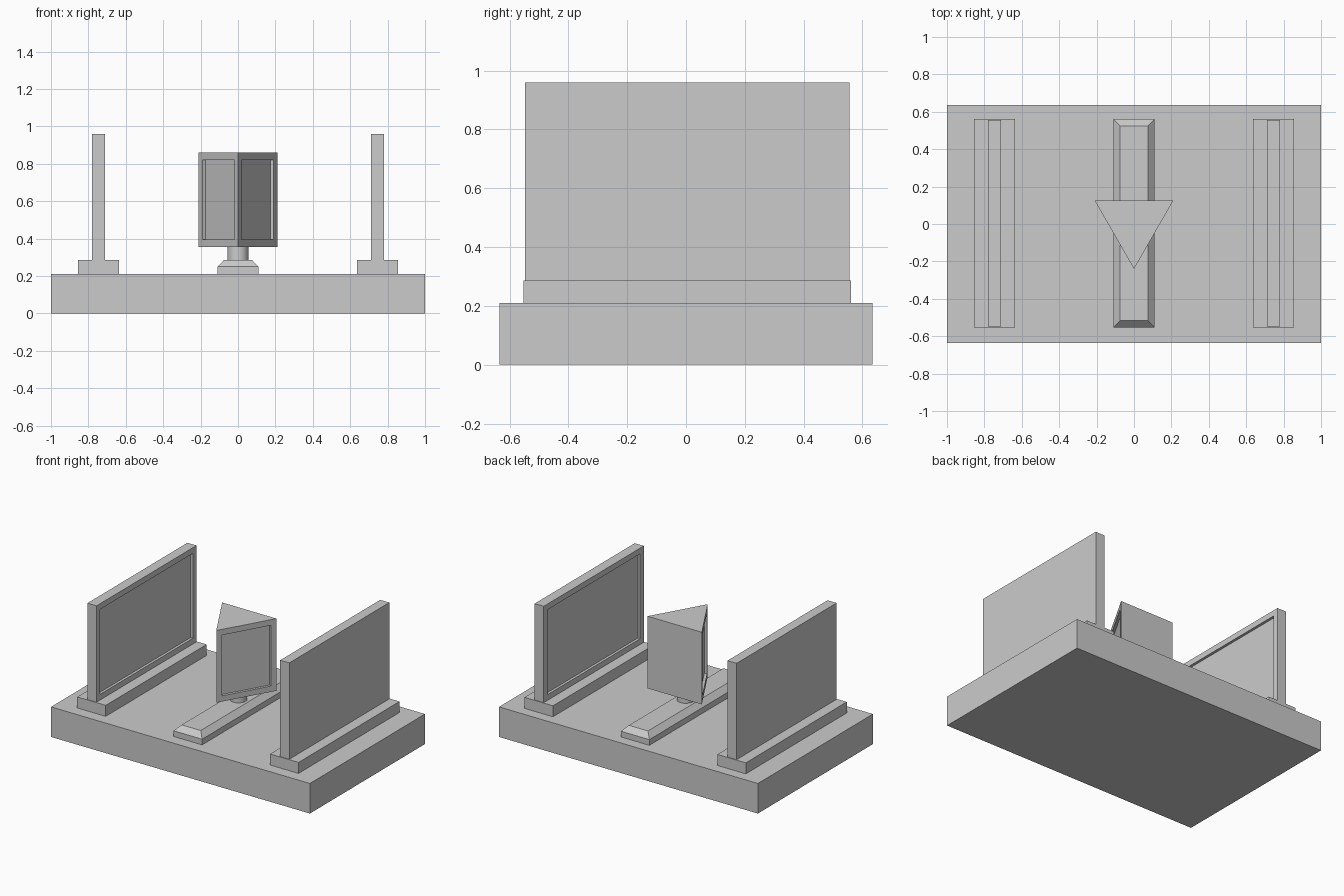
import bpy, bmesh
from mathutils import Vector

if "Cube" in bpy.data.objects:
    bpy.data.objects.remove(bpy.data.objects["Cube"])

YC = 0.004  # middle of the upper parts along y


def finish(name, bm):
    bmesh.ops.recalc_face_normals(bm, faces=bm.faces[:])
    mesh = bpy.data.meshes.new(name)
    bm.to_mesh(mesh)
    bm.free()
    obj = bpy.data.objects.new(name, mesh)
    bpy.context.collection.objects.link(obj)
    return obj


def prism(outline, z0, z1):
    bm = bmesh.new()
    face = bm.faces.new([bm.verts.new((x, y, z0)) for x, y in outline])
    top = bmesh.ops.extrude_face_region(bm, geom=[face])["geom"]
    bmesh.ops.translate(bm, vec=(0, 0, z1 - z0),
                        verts=[v for v in top if isinstance(v, bmesh.types.BMVert)])
    bmesh.ops.recalc_face_normals(bm, faces=bm.faces[:])
    return bm


def rect(x0, x1, half_y, cy=YC):
    return [(x0, cy - half_y), (x1, cy - half_y), (x1, cy + half_y), (x0, cy + half_y)]


def recess(bm, directions, rim=0.04, depth=0.018):
    # framed, straight-walled panel sunk into each face pointing along a direction
    bm.normal_update()
    faces = [f for f in bm.faces if any(f.normal.dot(Vector(d)) > 0.95 for d in directions)]
    bmesh.ops.inset_individual(bm, faces=faces, thickness=rim, use_even_offset=True)
    for f in faces:
        push = f.normal * -depth
        new = bmesh.ops.extrude_discrete_faces(bm, faces=[f])["faces"][0]
        bmesh.ops.translate(bm, vec=push, verts=new.verts[:])


# base slab
finish("base", prism(rect(-1, 1, 0.635, 0), 0, 0.21))

# side walls on feet, recessed on their inner faces
for side, label in ((-1, "left"), (1, "right")):
    foot_x = sorted((side * 0.635, side * 0.855))
    wall_x = sorted((side * 0.71, side * 0.78))
    finish(label + "_wall_foot", prism(rect(*foot_x, 0.557), 0.21, 0.287))
    wall = prism(rect(*wall_x, 0.552), 0.287, 0.96)
    recess(wall, [(-side, 0, 0)])
    finish(label + "_wall", wall)

# central rail with chamfered top
rail = prism(rect(-0.11, 0.11, 0.557), 0.21, 0.25)
top = [f for f in rail.faces if f.normal.z > 0.9]
bmesh.ops.inset_individual(rail, faces=top, thickness=0.036, use_even_offset=True)
bmesh.ops.translate(rail, vec=(0, 0, 0.037), verts=top[0].verts[:])
finish("centre_rail", rail)

# round neck
bpy.ops.mesh.primitive_cylinder_add(vertices=32, radius=0.056, depth=0.07,
                                    location=(0, YC, 0.321))
bpy.context.object.name = "neck"
bpy.ops.object.shade_smooth_by_angle()

# three-sided head, recessed on its two front faces
head = prism([(-0.21, 0.125), (0, -0.24), (0.21, 0.125)], 0.356, 0.86)
recess(head, [(-0.866, -0.5, 0), (0.866, -0.5, 0)])
finish("head", head)
